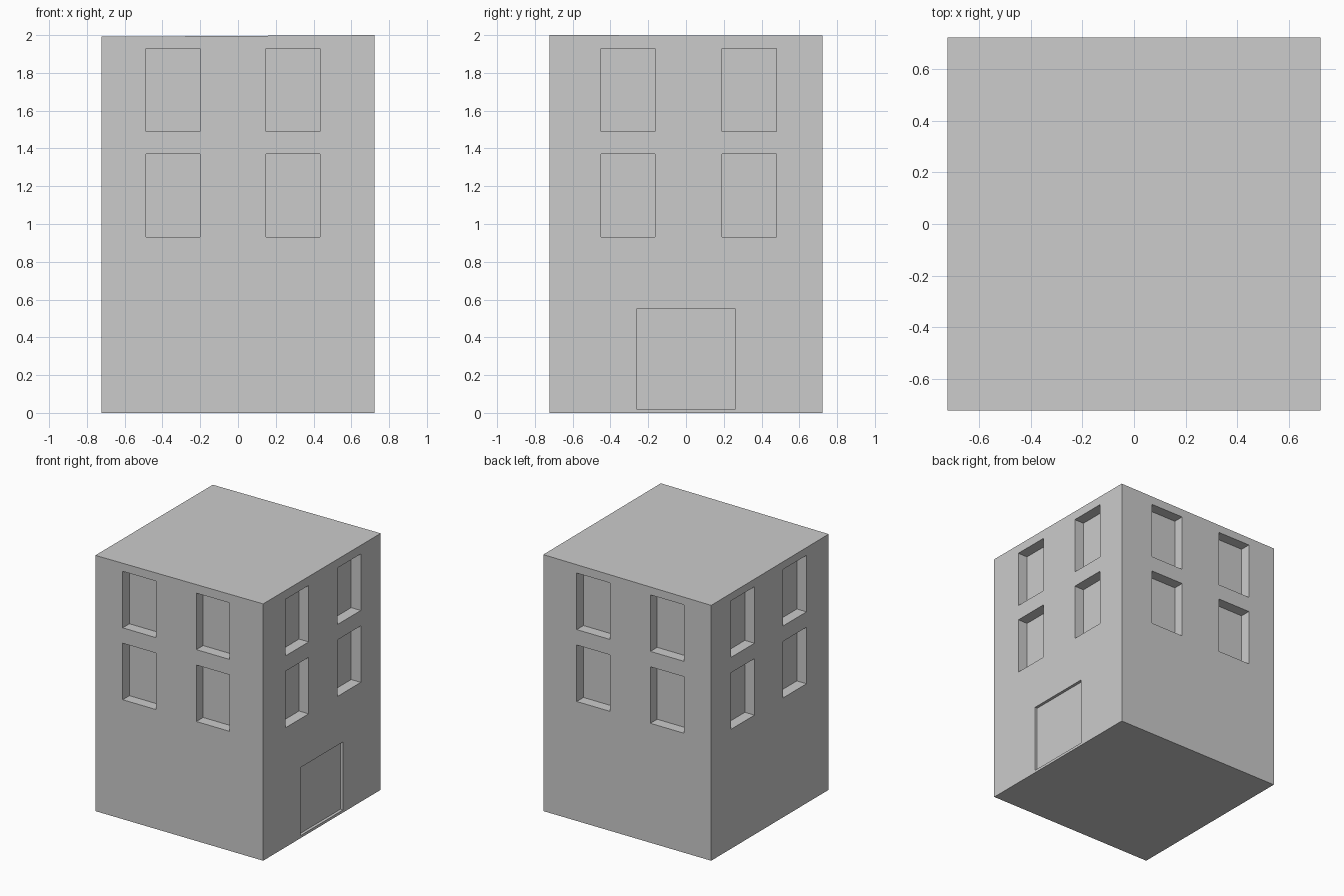
import bpy
import bmesh
from mathutils import Matrix, Vector

default = bpy.data.objects.get("Cube")
if default:
    bpy.data.objects.remove(default, do_unlink=True)

HALF = 0.723
WINDOW_DEPTH = 0.083
DOOR_DEPTH = 0.022
ROWS = [(0.93, 1.37), (1.49, 1.93)]
X_COLUMNS = [(-0.487, -0.2), (0.148, 0.435)]
Y_COLUMNS = [(-0.45, -0.163), (0.19, 0.478)]

plaster = bpy.data.materials.new("plain_grey")
plaster.use_nodes = True
grey = (0.6, 0.6, 0.6, 1)
plaster.diffuse_color = grey
plaster.node_tree.nodes["Principled BSDF"].inputs["Base Color"].default_value = grey


def add_box(bm, low, high):
    """Add a box spanning two opposite corners."""
    low, high = Vector(low), Vector(high)
    matrix = Matrix.Translation((low + high) / 2) @ Matrix.Diagonal((*(high - low), 1))
    return bmesh.ops.create_cube(bm, size=1, matrix=matrix)["verts"]


def make_object(name, bm):
    mesh = bpy.data.meshes.new(name)
    bm.to_mesh(mesh)
    bm.free()
    mesh.materials.append(plaster)
    obj = bpy.data.objects.new(name, mesh)
    bpy.context.collection.objects.link(obj)
    return obj


def add_recess(bm, axis, side, span, heights, depth):
    """Add a cutter for an opening in the wall facing side * axis."""
    across = sorted((side * (HALF - depth), side * (HALF + 0.1)))
    pairs = (across, span) if axis == "x" else (span, across)
    low, high = zip(*pairs, heights)
    add_box(bm, low, high)


# Solid building block with a very slightly sloping roof
bm = bmesh.new()
for v in add_box(bm, (-HALF, -HALF, 0), (HALF, HALF, 2)):
    if v.co.z > 1:
        v.co.z -= 0.006 * (HALF - v.co.x) + 0.002 * (v.co.y + HALF)
building = make_object("building", bm)

# Window openings on all four walls, door on one side
bm = bmesh.new()
for heights in ROWS:
    for side in (-1, 1):
        for span in X_COLUMNS:
            add_recess(bm, "y", side, span, heights, WINDOW_DEPTH)
        for span in Y_COLUMNS:
            add_recess(bm, "x", side, span, heights, WINDOW_DEPTH)
add_recess(bm, "x", 1, (-0.262, 0.262), (0.02, 0.55), DOOR_DEPTH)
cutter = make_object("opening_cutter", bm)
cutter.hide_render = True

# Carve the openings, then drop the cutter
carve = building.modifiers.new("openings", "BOOLEAN")
carve.operation = "DIFFERENCE"
carve.solver = "EXACT"
carve.object = cutter
bpy.context.view_layer.objects.active = building
bpy.ops.object.modifier_apply(modifier=carve.name)
bpy.data.objects.remove(cutter, do_unlink=True)
